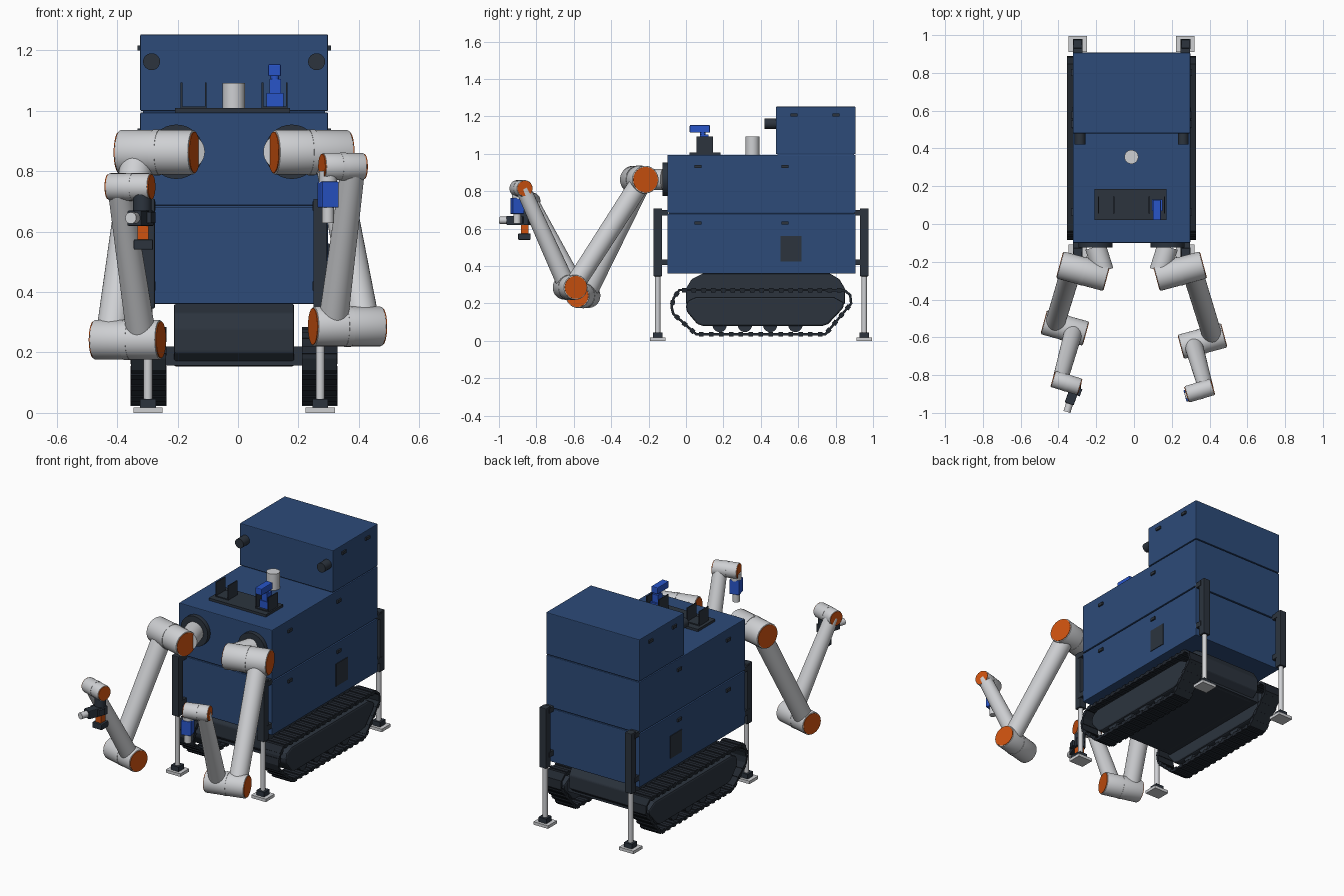
import bpy, bmesh, math
from mathutils import Vector, Matrix

old = bpy.data.objects.get("Cube")
if old:
    bpy.data.objects.remove(old, do_unlink=True)

MID = -0.013  # centre plane of the body


def material(name, rgb):
    m = bpy.data.materials.new(name)
    m.use_nodes = True
    m.diffuse_color = (*rgb, 1)
    m.node_tree.nodes["Principled BSDF"].inputs["Base Color"].default_value = (*rgb, 1)
    return m


NAVY = material("navy blue", (0.026, 0.07, 0.19))
DARK = material("dark slate", (0.025, 0.034, 0.048))
BELT = material("black rubber", (0.015, 0.02, 0.028))
GREY = material("light grey", (0.62, 0.63, 0.65))
ORANGE = material("orange", (0.62, 0.085, 0.005))
BLUE = material("bright blue", (0.021, 0.09, 0.58))


def finish(name, bm, mat):
    bmesh.ops.recalc_face_normals(bm, faces=bm.faces[:])
    me = bpy.data.meshes.new(name)
    bm.to_mesh(me)
    bm.free()
    me.materials.append(mat)
    ob = bpy.data.objects.new(name, me)
    bpy.context.collection.objects.link(ob)
    return ob


def bevel(ob, width, segments=2):
    b = ob.modifiers.new("bevel", 'BEVEL')
    b.width, b.segments = width, segments
    return ob


def block(name, centre, size, mat, turn=0.0):
    bm = bmesh.new()
    bmesh.ops.create_cube(bm, size=1)
    bm.transform(Matrix.Translation(centre) @ Matrix.Rotation(turn, 4, 'Z')
                 @ Matrix.Diagonal((*size, 1)))
    return finish(name, bm, mat)


def box(name, x, y, z, mat):
    spans = (x, y, z)
    return block(name, [(a + b) / 2 for a, b in spans], [b - a for a, b in spans], mat)


def rod(name, p, q, r, mat, r2=None):
    p, q = Vector(p), Vector(q)
    bm = bmesh.new()
    bmesh.ops.create_cone(bm, cap_ends=True, segments=32, radius1=r,
                          radius2=r if r2 is None else r2, depth=(q - p).length)
    for f in bm.faces:
        f.smooth = len(f.verts) == 4
    bm.transform(Matrix.Translation((p + q) / 2)
                 @ (q - p).to_track_quat('Z', 'Y').to_matrix().to_4x4())
    return finish(name, bm, mat)


def extrude_x(name, profile, x0, x1, mat):
    bm = bmesh.new()
    face = bm.faces.new([bm.verts.new((x0, y, z)) for y, z in profile])
    ext = bmesh.ops.extrude_face_region(bm, geom=[face])["geom"]
    bmesh.ops.translate(bm, vec=(x1 - x0, 0, 0),
                        verts=[v for v in ext if isinstance(v, bmesh.types.BMVert)])
    return finish(name, bm, mat)


# Body boxes with thin seams over a recessed core
W = 0.311
full = (MID - W, MID + W)
bevel(box("lower_body", full, (-0.1, 0.907), (0.36, 0.68), NAVY), 0.004)
bevel(box("upper_body", full, (-0.1, 0.907), (0.686, 0.994), NAVY), 0.004)
bevel(box("rear_cabinet", full, (0.48, 0.907), (0.999, 1.252), NAVY), 0.004)
box("body_core", (MID - W + 0.01, MID + W - 0.01), (-0.09, 0.897), (0.4, 0.99), NAVY)
box("cabinet_core", (MID - W + 0.01, MID + W - 0.01), (0.49, 0.897), (0.98, 1.1), NAVY)

# Latches, side panels, head lamps and shoulder discs
for s, side in ((-1, "right"), (1, "left")):
    x = MID + s * W
    for z, ys in ((0.63, (0.064, 0.53)), (0.932, (0.064, 0.53)), (1.207, (0.578, 0.803))):
        for y in ys:
            block(side + "_latch", (x + s * 0.002, y, z), (0.014, 0.037, 0.017), DARK)
    block(side + "_panel", (x, 0.561, 0.493), (0.008, 0.112, 0.135), DARK)
    lx = MID + s * 0.273
    rod(side + "_lamp", (lx, 0.42, 1.162), (lx, 0.485, 1.162), 0.028, DARK)
    dx = MID + s * 0.191
    rod(side + "_shoulder_disc", (dx, -0.125, 0.864), (dx, -0.095, 0.864), 0.09, DARK)

# Roof post, tool tray and U-shaped holders
rod("roof_post", (-0.014, 0.355, 0.99), (-0.014, 0.355, 1.092), 0.037, GREY)
box("tool_tray", (-0.209, 0.172), (0.02, 0.185), (0.99, 1.008), DARK)
for x in (-0.147, 0.121):
    box("holder_base", (x - 0.043, x + 0.043), (0.056, 0.145), (1.005, 1.014), DARK)
    for s in (-1, 1):
        block("holder_side", (x + s * 0.04, 0.1, 1.051), (0.006, 0.089, 0.086), DARK)

# Stored tool in the left holder
box("stored_tool_base", (0.094, 0.15), (0.07, 0.13), (1.014, 1.058), BLUE)
box("stored_tool_body", (0.104, 0.142), (0.075, 0.12), (1.058, 1.104), BLUE)
rod("stored_tool_neck", (0.122, 0.09, 1.1), (0.122, 0.09, 1.12), 0.014, BLUE)
bevel(box("stored_tool_head", (0.1, 0.142), (0.02, 0.128), (1.114, 1.154), BLUE), 0.004)

# Stabiliser legs
for x in (MID - 0.285, MID + 0.285):
    for y, s in ((-0.151, 1), (0.953, -1)):
        bevel(block("leg_column", (x, y, 0.527), (0.046, 0.046, 0.363), DARK), 0.004)
        for z in (0.42, 0.685):
            block("leg_bracket", (x, y + s * 0.03, z), (0.05, 0.05, 0.03), DARK)
        rod("leg_rod", (x, y, 0.04), (x, y, 0.4), 0.0145, GREY)
        block("leg_ankle", (x, y, 0.032), (0.052, 0.052, 0.028), DARK)
        block("leg_foot", (x, y, 0.009), (0.097, 0.084, 0.018), GREY)

# Central chassis
chassis = [(0.09, 0.36), (0.03, 0.33), (0.0, 0.28), (0.0, 0.2), (0.05, 0.154),
           (0.79, 0.154), (0.85, 0.2), (0.85, 0.28), (0.82, 0.33), (0.77, 0.36)]
bevel(extrude_x("chassis", chassis, MID - 0.199, MID + 0.199, DARK), 0.006)
box("chassis_cross_beam", (MID - 0.235, MID + 0.235), (0.03, 0.81), (0.156, 0.22), DARK)

# Tracks
belt_path = [(-0.077, 0.18), (-0.066, 0.23), (-0.035, 0.272), (0.845, 0.272),
             (0.878, 0.245), (0.883, 0.2), (0.745, 0.035), (0.055, 0.035), (-0.068, 0.145)]
frame = [(0.0, 0.185), (0.01, 0.215), (0.055, 0.235), (0.79, 0.235), (0.845, 0.205),
         (0.84, 0.175), (0.76, 0.09), (0.73, 0.08), (0.09, 0.08), (0.06, 0.09), (0.005, 0.155)]


def track(side, s):
    cx = MID + s * 0.283
    # Hollow belt
    bm = bmesh.new()
    rings = [[bm.verts.new((cx + dx, y, z)) for y, z in belt_path] for dx in (-0.058, 0.058)]
    n = len(belt_path)
    for i in range(n):
        j = (i + 1) % n
        bm.faces.new((rings[0][i], rings[0][j], rings[1][j], rings[1][i]))
    belt = finish(side + "_track_belt", bm, BELT)
    sol = belt.modifiers.new("thickness", 'SOLIDIFY')
    sol.thickness, sol.offset = 0.014, 0
    # Cleats spaced along the belt
    bm = bmesh.new()
    for i in range(n):
        a, b = (Vector((0, *belt_path[k])) for k in (i, (i + 1) % n))
        d = b - a
        count = int(d.length / 0.05)
        for k in range(count):
            at = a + d * (k + 0.5) / count + Vector((cx, 0, 0))
            bmesh.ops.create_cube(bm, size=1, matrix=Matrix.Translation(at)
                                  @ Matrix.Rotation(math.atan2(d.z, d.y), 4, 'X')
                                  @ Matrix.Diagonal((0.118, 0.024, 0.024, 1)))
    finish(side + "_track_cleats", bm, BELT)
    bevel(extrude_x(side + "_track_frame", frame, cx - 0.05, cx + 0.05, DARK), 0.01)
    for k in range(4):
        y = 0.18 + k * 0.135
        rod(side + "_road_wheel", (cx - 0.04, y, 0.085), (cx + 0.04, y, 0.085), 0.038, DARK)
    for y in (0.25, 0.6):
        rod(side + "_track_axle", (MID, y, 0.19), (cx, y, 0.19), 0.03, DARK)


track("right", -1)
track("left", 1)


# Arms: every joint is a barrel with orange caps on both ends
def joint(name, outer, inner, r):
    a, b = Vector(outer), Vector(inner)
    d = (b - a).normalized()
    bevel(rod(name, a, b, r, GREY), 0.005).modifiers["bevel"].limit_method = 'ANGLE'
    m = (a + b) / 2
    rod(name + "_ring", m - d * 0.01, m + d * 0.01, r * 1.025, GREY)
    rod(name + "_outer_cap", a - d * 0.003, a + d * 0.01, r * 0.92, ORANGE)
    rod(name + "_inner_cap", b + d * 0.003, b - d * 0.01, r * 0.92, ORANGE)
    return a.lerp(b, 0.25), a.lerp(b, 0.72)


def arm(side, s, elbow, wrist):
    sx = lambda v: MID + s * v
    mount = Vector((sx(0.191), -0.12, 0.864))
    rod(side + "_shoulder_mount", mount, (sx(0.15), -0.25, 0.864), 0.056, GREY)
    sh_out, _ = joint(side + "_shoulder", (sx(0.378), -0.217, 0.862), (sx(0.133), -0.283, 0.862), 0.074)
    el_out, el_in = joint(side + "_elbow", *elbow, 0.066)
    wr_out, _ = joint(side + "_wrist", *wrist, 0.045)
    rod(side + "_upper_arm", sh_out, el_out, 0.055, GREY, 0.052)
    rod(side + "_forearm", el_in, wr_out, 0.049, GREY, 0.04)


arm("right", -1, ((-0.475, -0.52, 0.242), (-0.257, -0.58, 0.242)),
    ((-0.427, -0.82, 0.748), (-0.288, -0.862, 0.748)))
arm("left", 1, ((0.475, -0.59, 0.286), (0.25, -0.65, 0.286)),
    ((0.415, -0.862, 0.815), (0.28, -0.902, 0.815)))

# Left hand: blue tool pointing down
rod("left_tool_flange", (0.298, -0.9, 0.8), (0.298, -0.9, 0.76), 0.03, GREY)
bevel(block("left_tool", (0.298, -0.903, 0.722), (0.058, 0.062, 0.086), BLUE, 0.26), 0.004)
rod("left_tool_tip", (0.298, -0.903, 0.69), (0.298, -0.903, 0.628), 0.02, GREY)

# Right hand: forward probe over an orange gripper
turn = -0.35
rod("right_hand_flange", (-0.317, -0.86, 0.73), (-0.317, -0.86, 0.66), 0.031, DARK)
bevel(block("right_hand_body", (-0.322, -0.893, 0.644), (0.05, 0.125, 0.05), DARK, turn), 0.004)
block("right_hand_cross_bar", (-0.318, -0.88, 0.646), (0.08, 0.04, 0.036), DARK, turn)
rod("right_probe", (-0.338, -0.94, 0.645), (-0.355, -0.995, 0.645), 0.019, GREY)
block("right_gripper", (-0.314, -0.862, 0.596), (0.036, 0.042, 0.05), ORANGE)
bevel(block("right_gripper_foot", (-0.313, -0.864, 0.557), (0.064, 0.066, 0.034), DARK), 0.004)
